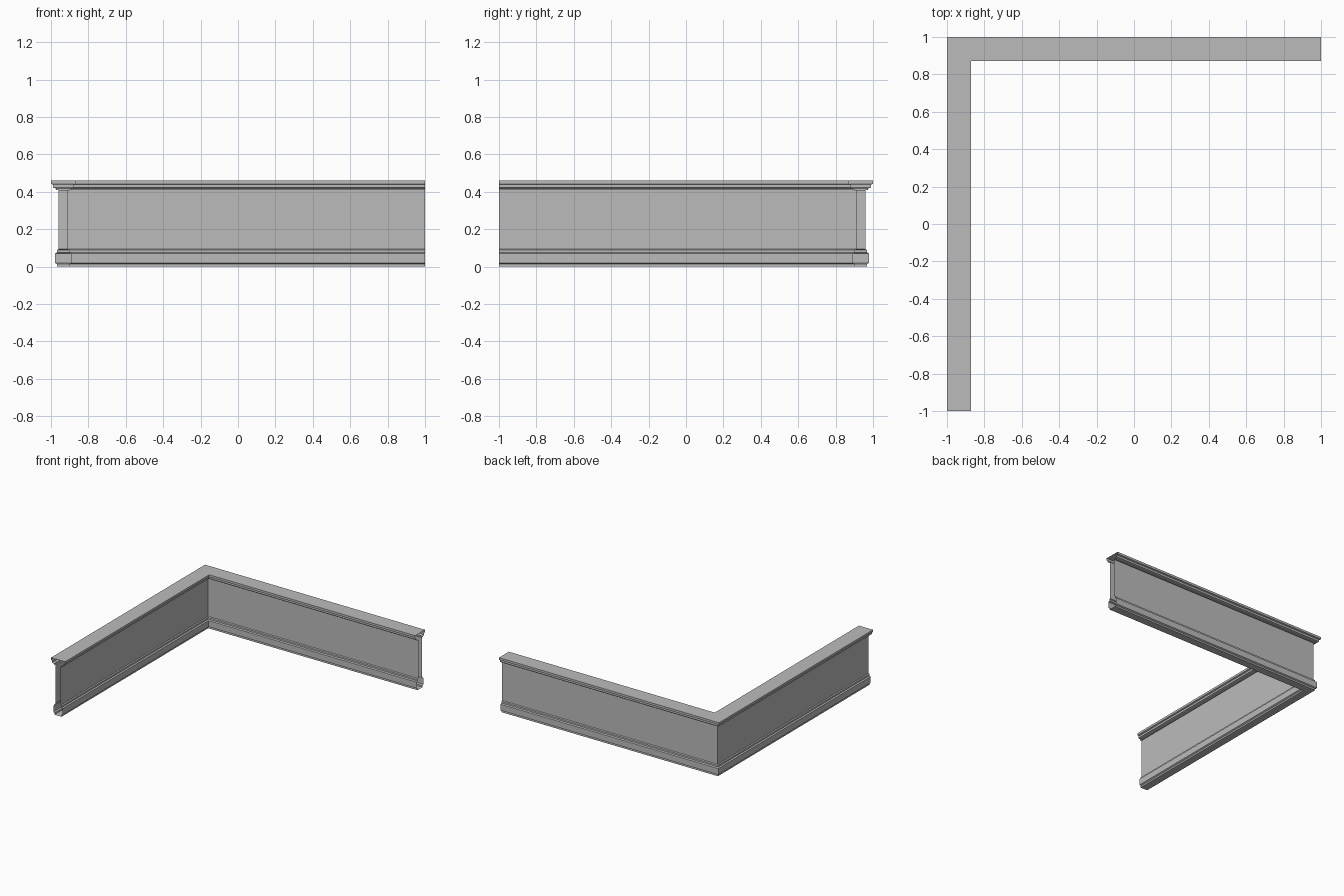
import bpy, bmesh

cube = bpy.data.objects.get("Cube")
if cube:
    bpy.data.objects.remove(cube, do_unlink=True)

stone = bpy.data.materials.new("plain grey")
stone.use_nodes = True
grey = (0.5, 0.5, 0.5, 1)
stone.diffuse_color = grey
stone.node_tree.nodes["Principled BSDF"].inputs["Base Color"].default_value = grey

# Half profile of the wall: half thickness, height
half = [(.032, 0), (.032, .013), (.043, .019), (.043, .07), (.032, .075),
        (.032, .088), (.024, .093), (.024, .41), (.036, .41), (.036, .417),
        (.053, .422), (.053, .438), (.064, .442), (.064, .46)]
profile = half + [(-w, z) for w, z in reversed(half)]
CENTRE = 0.936

# Sweep along two straight runs with a mitred corner; ends stay open
rings = [lambda w, z: (1, CENTRE + w, z),
         lambda w, z: (-CENTRE - w, CENTRE + w, z),
         lambda w, z: (-CENTRE - w, -1, z)]
bm = bmesh.new()
loops = [[bm.verts.new(place(w, z)) for w, z in profile] for place in rings]
count = len(profile)
for a, b in zip(loops, loops[1:]):
    for i in range(count):
        j = (i + 1) % count
        bm.faces.new((a[i], a[j], b[j], b[i]))
bmesh.ops.recalc_face_normals(bm, faces=bm.faces)
# Make the top face upward
top = max(bm.faces, key=lambda f: f.calc_center_median().z)
if top.normal.z < 0:
    bmesh.ops.reverse_faces(bm, faces=bm.faces)

mesh = bpy.data.meshes.new("corner_wall")
bm.to_mesh(mesh)
bm.free()
mesh.materials.append(stone)
wall = bpy.data.objects.new("corner_wall", mesh)
bpy.context.collection.objects.link(wall)
